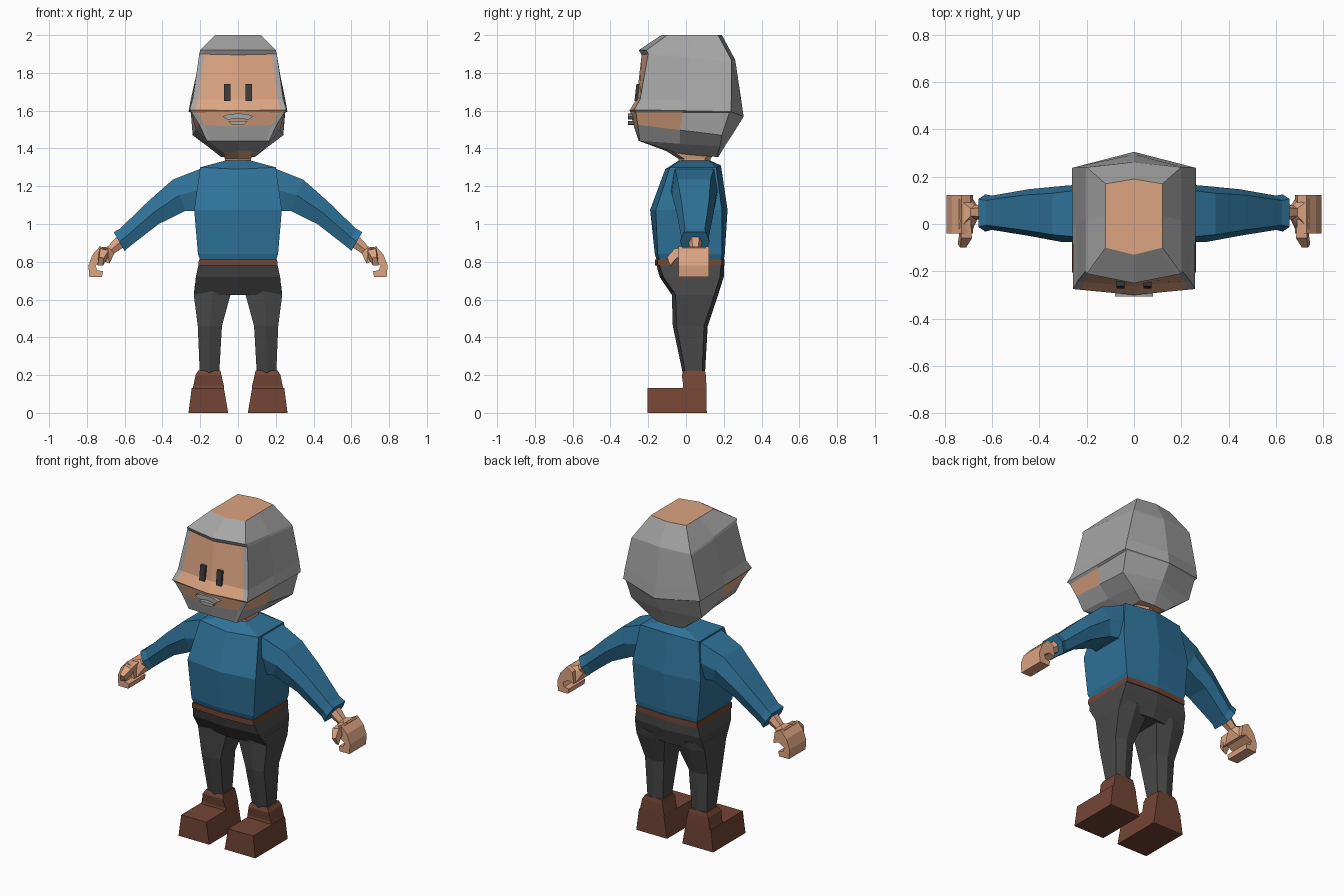
import bpy
import bmesh
from mathutils import Vector

cube = bpy.data.objects.get("Cube")
if cube:
    bpy.data.objects.remove(cube)


def material(name, r, g, b):
    mat = bpy.data.materials.new(name)
    mat.use_nodes = True
    mat.diffuse_color = (r, g, b, 1)
    shader = next(n for n in mat.node_tree.nodes if n.type == "BSDF_PRINCIPLED")
    shader.inputs["Base Color"].default_value = (r, g, b, 1)
    return mat


SKIN = material("skin", 0.72, 0.37, 0.22)
HAIR = material("grey hair", 0.38, 0.38, 0.38)
BLUE = material("blue sweater", 0.028, 0.17, 0.32)
TROUSER = material("charcoal trousers", 0.065, 0.065, 0.065)
BROWN = material("brown leather", 0.17, 0.06, 0.035)
DARK = material("dark eyes", 0.045, 0.045, 0.045)


def loft(name, rings, mats, rule=None):
    """Skin a row of equal rings and cap both ends; rule picks a material per cell."""
    bm = bmesh.new()
    rows = [[bm.verts.new(p) for p in ring] for ring in rings]
    count = len(rows[0])
    for i, (lower, upper) in enumerate(zip(rows, rows[1:])):
        for j in range(count):
            k = (j + 1) % count
            face = bm.faces.new((lower[j], lower[k], upper[k], upper[j]))
            if rule:
                face.material_index = rule(i, min(j, count - 1 - j))
    bm.faces.new(rows[0])
    bm.faces.new(rows[-1])
    bmesh.ops.recalc_face_normals(bm, faces=bm.faces)
    mesh = bpy.data.meshes.new(name)
    bm.to_mesh(mesh)
    bm.free()
    for mat in mats:
        mesh.materials.append(mat)
    obj = bpy.data.objects.new(name, mesh)
    bpy.context.collection.objects.link(obj)
    return obj


def symmetric(half):
    """Close a half ring whose first and last points lie on the centre plane."""
    return half + [(-p[0], p[1], p[2]) for p in reversed(half[1:-1])]


def slab(z, x, front, back, bow=0.03, tilt=0.0):
    """Six-sided body section with bowed front and back."""
    return symmetric([Vector((0, front, z - tilt)), Vector((x, front + bow, z)),
                      Vector((x, back - bow, z)), Vector((0, back, z + tilt))])


def mirrored(name, rings, mat):
    """Make the left part and its right copy."""
    for label, side in (("left", 1), ("right", -1)):
        loft(f"{label}_{name}", [[(side * x, y, z) for x, y, z in r] for r in rings], [mat])


def box_ring(z, x0, x1, y0, y1):
    return [(x0, y0, z), (x1, y0, z), (x1, y1, z), (x0, y1, z)]


def hex_ring(start, end, front, back, inset):
    """Six-sided limb section between two (x, z) points, ridged at front and back."""
    (x0, z0), (x1, z1) = start, end
    xm, zm = (x0 + x1) / 2, (z0 + z1) / 2
    return [(x0, front + inset, z0), (xm, front, zm), (x1, front + inset, z1),
            (x1, back - inset, z1), (xm, back, zm), (x0, back - inset, z0)]


def extruded(name, outline, y0, y1):
    return [[(x, y, z) for x, z in outline] for y in (y0, y1)]


# Head: each row gives front centre, front corner, back corner, back centre
def head_ring(front, corner, rear, back):
    nose = Vector((0, *front))
    corner, rear = Vector(corner), Vector(rear)
    return symmetric([nose, nose.lerp(corner, 0.88), corner,
                      corner.lerp(rear, 0.5), rear, Vector((0, *back))])


head_rows = [
    ((-.13, 2), (.12, -.1, 2), (.12, .17, 2), (.19, 2)),
    ((-.25, 1.92), (.2, -.21, 1.92), (.2, .24, 1.87), (.26, 1.87)),
    ((-.235, 1.895), (.205, -.2, 1.9), (.205, .24, 1.86), (.262, 1.86)),
    ((-.262, 1.66), (.24, -.243, 1.66), (.25, .24, 1.66), (.295, 1.64)),
    ((-.3, 1.6), (.257, -.275, 1.605), (.262, .237, 1.595), (.305, 1.57)),
    ((-.296, 1.595), (.245, -.265, 1.59), (.25, .23, 1.59), (.303, 1.565)),
    ((-.275, 1.515), (.205, -.255, 1.525), (.24, .19, 1.47), (.25, 1.48)),
    ((-.25, 1.44), (.165, -.245, 1.44), (.16, .18, 1.41), (.21, 1.42)),
    ((-.06, 1.37), (.07, -.03, 1.37), (.09, .165, 1.355), (.172, 1.355)),
]
SKIN_COLUMNS = {2: 1, 3: 1, 4: 2, 5: 3}


def head_rule(row, column):
    on_skin = column < SKIN_COLUMNS.get(row, 0)
    beard_corner = row == 5 and column == 1
    return 0 if on_skin and not beard_corner else 1


loft("head_with_hair_and_beard", [head_ring(*r) for r in head_rows], [SKIN, HAIR], head_rule)
loft("neck", [slab(1.31, .07, -.04, .13), slab(1.345, .07, -.04, .13),
              slab(1.39, .08, -.11, .16)], [SKIN])

# Face details
mirrored("eye", [box_ring(1.65, .04, .074, -.273, -.24),
                 box_ring(1.74, .04, .074, -.263, -.23)], DARK)
moustache = [(0, 1.585), (.05, 1.582), (.08, 1.57), (.055, 1.552), (0, 1.56)]
lip = [(0, 1.545), (.05, 1.545), (.035, 1.528), (0, 1.525)]
for part, outline in (("moustache", moustache), ("lower_lip_hair", lip)):
    full = outline + [(-x, z) for x, z in reversed(outline[1:-1])]
    loft(part, extruded(part, full, -.306, -.265), [HAIR])

# Sweater
loft("sweater_body", [
    slab(1.335, .07, -.04, .13, .01),
    slab(1.3, .2, -.11, .185, .025, .01),
    slab(1.075, .232, -.19, .22),
    slab(.84, .212, -.165, .205, .015),
    slab(.808, .2, -.155, .2, .015)], [BLUE])
mirrored("sleeve", [
    hex_ring((.18, 1.3), (.2, 1.07), -.08, .17, .02),
    hex_ring((.345, 1.235), (.277, 1.07), -.075, .16, .03),
    hex_ring((.47, 1.125), (.42, 1.0), -.05, .147, .025),
    hex_ring((.625, .975), (.575, .88), -.025, .12, .02),
    hex_ring((.658, .957), (.6, .857), -.032, .125, .02)], BLUE)

# Hands: wrist, curled fingers and thumb
mirrored("wrist", [
    hex_ring((.645, .93), (.6, .88), .015, .085, .015),
    hex_ring((.69, .88), (.655, .845), .02, .08, .015),
    hex_ring((.74, .875), (.68, .79), -.03, .115, .01)], SKIN)
fingers = [(.69, .86), (.73, .882), (.77, .838), (.792, .78), (.787, .72), (.72, .72),
           (.715, .75), (.745, .755), (.755, .78), (.715, .805), (.68, .79)]
mirrored("curled_hand", extruded("hand", fingers, -.04, .122), SKIN)
mirrored("thumb", [
    [(.69, .02, .87), (.735, .02, .88), (.74, .02, .83), (.69, .02, .81)],
    [(.685, -.06, .86), (.73, -.06, .87), (.74, -.05, .82), (.69, -.05, .82)],
    [(.71, -.1, .82), (.735, -.1, .825), (.745, -.085, .78), (.715, -.075, .78)]], SKIN)

# Belt and trousers
loft("belt", [slab(.78, .21, -.165, .205, .015), slab(.813, .207, -.165, .205, .015)], [BROWN])
loft("trouser_hips", [
    slab(.79, .208, -.158, .2, .015),
    slab(.72, .223, -.14, .2, .02),
    slab(.625, .233, -.075, .17, .02)], [TROUSER])
mirrored("trouser_leg", [
    hex_ring((.035, .66), (.228, .68), -.08, .18, .02),
    hex_ring((.04, .625), (.234, .625), -.075, .17, .02),
    hex_ring((.085, .46), (.213, .46), -.07, .115, .02),
    hex_ring((.1, .2), (.202, .2), -.015, .1, .015)], TROUSER)

# Boots
mirrored("boot_foot", [
    box_ring(0, .052, .262, -.205, .11),
    box_ring(.132, .075, .245, -.203, .108)], BROWN)
mirrored("boot_shaft", [
    box_ring(.12, .075, .243, -.02, .108),
    box_ring(.145, .075, .236, -.015, .108),
    box_ring(.2, .088, .225, -.022, .105),
    box_ring(.225, .093, .21, -.012, .1)], BROWN)
